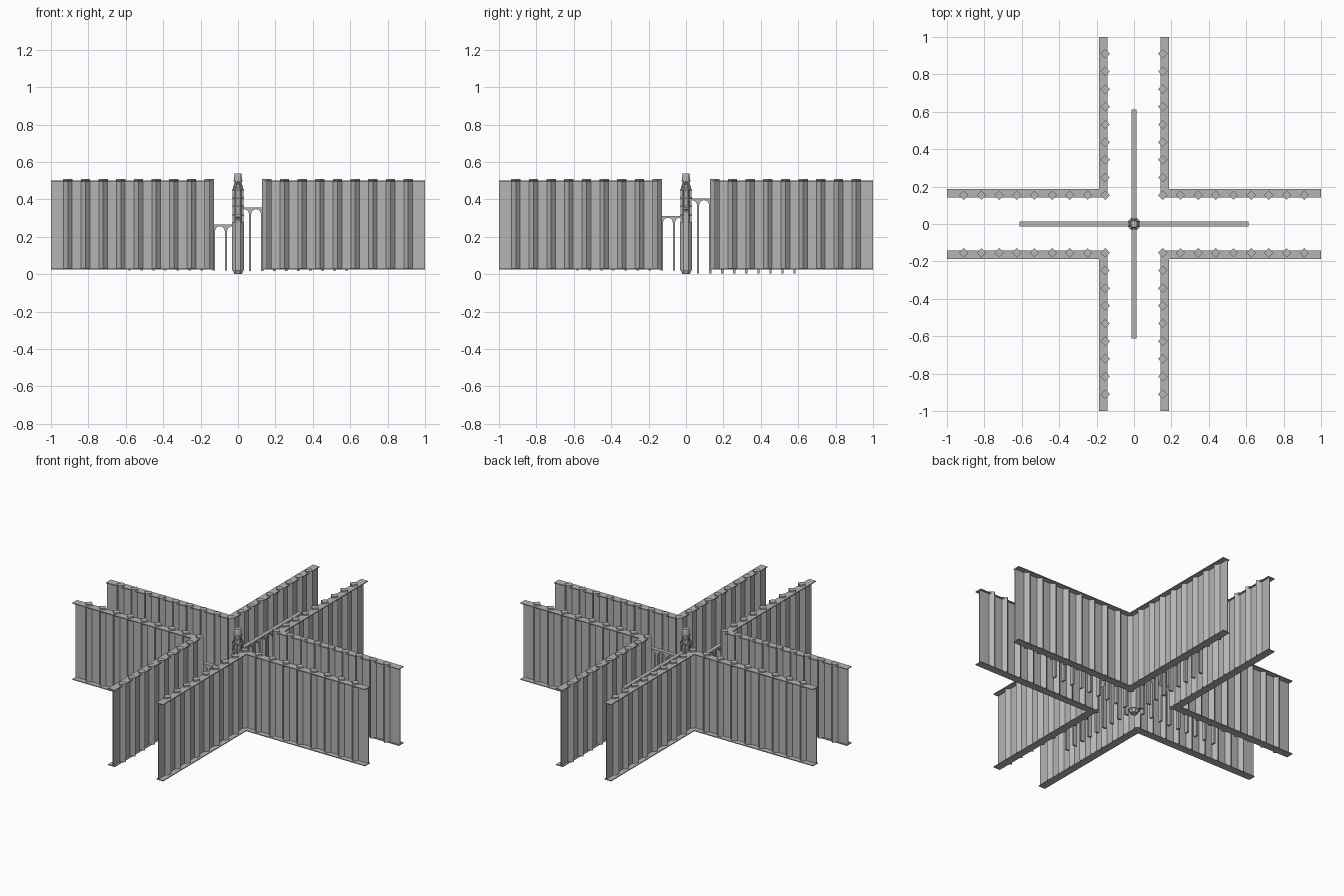
import bpy, bmesh, math
from mathutils import Matrix, Vector

cube = bpy.data.objects.get("Cube")
if cube:
    bpy.data.objects.remove(cube, do_unlink=True)

stone = bpy.data.materials.new("grey_stone")
stone.use_nodes = True
GREY = (0.46, 0.46, 0.46, 1)
stone.diffuse_color = GREY
stone.node_tree.nodes["Principled BSDF"].inputs["Base Color"].default_value = GREY


def finish(name, bm, turn=0):
    """Turn the mesh about z in quarter turns and add it to the scene."""
    bm.transform(Matrix.Rotation(turn * math.pi / 2, 4, 'Z'))
    bmesh.ops.recalc_face_normals(bm, faces=bm.faces)
    mesh = bpy.data.meshes.new(name)
    bm.to_mesh(mesh)
    bm.free()
    mesh.materials.append(stone)
    obj = bpy.data.objects.new(name, mesh)
    bpy.context.collection.objects.link(obj)
    return obj


def extrude(bm, points, depth):
    """Extrude a closed outline of 3D points along a vector."""
    face = bm.faces.new([bm.verts.new(p) for p in points])
    geom = bmesh.ops.extrude_face_region(bm, geom=[face], use_keep_orig=True)["geom"]
    moved = [g for g in geom if isinstance(g, bmesh.types.BMVert)]
    bmesh.ops.translate(bm, verts=moved, vec=Vector(depth))


def prism(bm, x, y, z0, z1, r0, r1, sides, spin=0.0):
    place = Matrix.Translation((x, y, (z0 + z1) / 2)) @ Matrix.Rotation(spin, 4, 'Z')
    bmesh.ops.create_cone(bm, cap_ends=True, segments=sides, radius1=r0,
                          radius2=r1, depth=z1 - z0, matrix=place)


def ell(bm, a, b, z, h):
    """L-shaped slab covering one corner of the crossing."""
    pts = [(a, a), (1, a), (1, b), (b, b), (b, 1), (a, 1)]
    extrude(bm, [(x, y, z) for x, y in pts], (0, 0, h))


# Corner walls: thin sheet, top and bottom ledges, diamond piles
BOTTOM, TOP, MID, STEP = 0.025, 0.5, 0.154, 0.0945
for k in range(4):
    bm = bmesh.new()
    ell(bm, MID - 0.002, MID + 0.002, BOTTOM, TOP - BOTTOM)
    finish(f"wall_sheet_{k + 1}", bm, k)

    bm = bmesh.new()
    ell(bm, 0.142, 0.188, TOP - 0.005, 0.005)
    ell(bm, 0.142, 0.188, BOTTOM, 0.005)
    finish(f"wall_ledges_{k + 1}", bm, k)

    bm = bmesh.new()
    for i in range(9):
        d = MID + i * STEP
        prism(bm, d, MID, BOTTOM, 0.509, 0.025, 0.025, 4)
        if i:
            prism(bm, MID, d, BOTTOM, 0.509, 0.025, 0.025, 4)
    finish(f"wall_piles_{k + 1}", bm, k)


# Viaducts: four arms at rising heights, each on nine slim piers
def viaduct(name, deck, foot, turn):
    span, half, end = 0.0645, 0.006, 0.612
    radius = span / 2 - half
    spring = deck - 0.01 - radius
    outline = [(end, deck), (0, deck), (0, spring)]
    for i in range(10):
        centre = (i + 0.5) * span
        last = i == 9
        for j in range(5 if last else 9):
            a = math.pi * (1 - j / 8)
            outline.append((centre + radius * math.cos(a), spring + radius * math.sin(a)))
        if not last:
            pier = (i + 1) * span
            outline += [(pier - half, foot), (pier + half, foot)]
    outline.append((end, deck - 0.01))
    bm = bmesh.new()
    extrude(bm, [(x, -0.0125, z) for x, z in outline], (0, 0.025, 0))
    finish(name, bm, turn)


viaduct("viaduct_left", 0.358, 0.018, 0)
viaduct("viaduct_back", 0.406, 0.003, 1)
viaduct("viaduct_right", 0.266, 0.02, 2)
viaduct("viaduct_front", 0.312, 0.02, 3)

# Tower shaft with chamfered corners and a smaller foot
EIGHTH = math.pi / 8
bm = bmesh.new()
prism(bm, 0, 0, 0, 0.02, 0.022, 0.03, 8, EIGHTH)
prism(bm, 0, 0, 0.02, 0.28, 0.034, 0.034, 8, EIGHTH)
finish("tower_shaft", bm)

# Tower core, narrowing upward
bm = bmesh.new()
prism(bm, 0, 0, 0.28, 0.45, 0.024, 0.022, 8, EIGHTH)
prism(bm, 0, 0, 0.45, 0.5, 0.022, 0.013, 8, EIGHTH)
finish("tower_core", bm)

# Balcony rings between storeys
bm = bmesh.new()
for z, r in [(0.272, 0.036), (0.31, 0.036), (0.36, 0.035), (0.405, 0.035), (0.447, 0.034)]:
    prism(bm, 0, 0, z, z + 0.008, r, r, 8, EIGHTH)
finish("tower_balconies", bm)

# Corner columns and leaning buttresses
bm = bmesh.new()
for i in range(8):
    a = EIGHTH + i * math.pi / 4
    c, s = math.cos(a), math.sin(a)
    prism(bm, 0.029 * c, 0.029 * s, 0.28, 0.45, 0.0035, 0.0035, 6)
    lean = Vector((-0.014 * c, -0.014 * s, 0.05))
    extrude(bm, [(0.03 * c - 0.003 * s, 0.03 * s + 0.003 * c, 0.452),
                 (0.03 * c + 0.003 * s, 0.03 * s - 0.003 * c, 0.452),
                 (0.025 * c + 0.003 * s, 0.025 * s - 0.003 * c, 0.452),
                 (0.025 * c - 0.003 * s, 0.025 * s + 0.003 * c, 0.452)], lean)
finish("tower_columns", bm)

# Crown on top
bm = bmesh.new()
prism(bm, 0, 0, 0.495, 0.503, 0.025, 0.025, 12)
prism(bm, 0, 0, 0.503, 0.53, 0.022, 0.019, 12)
prism(bm, 0, 0, 0.53, 0.538, 0.021, 0.018, 12)
finish("tower_crown", bm)
